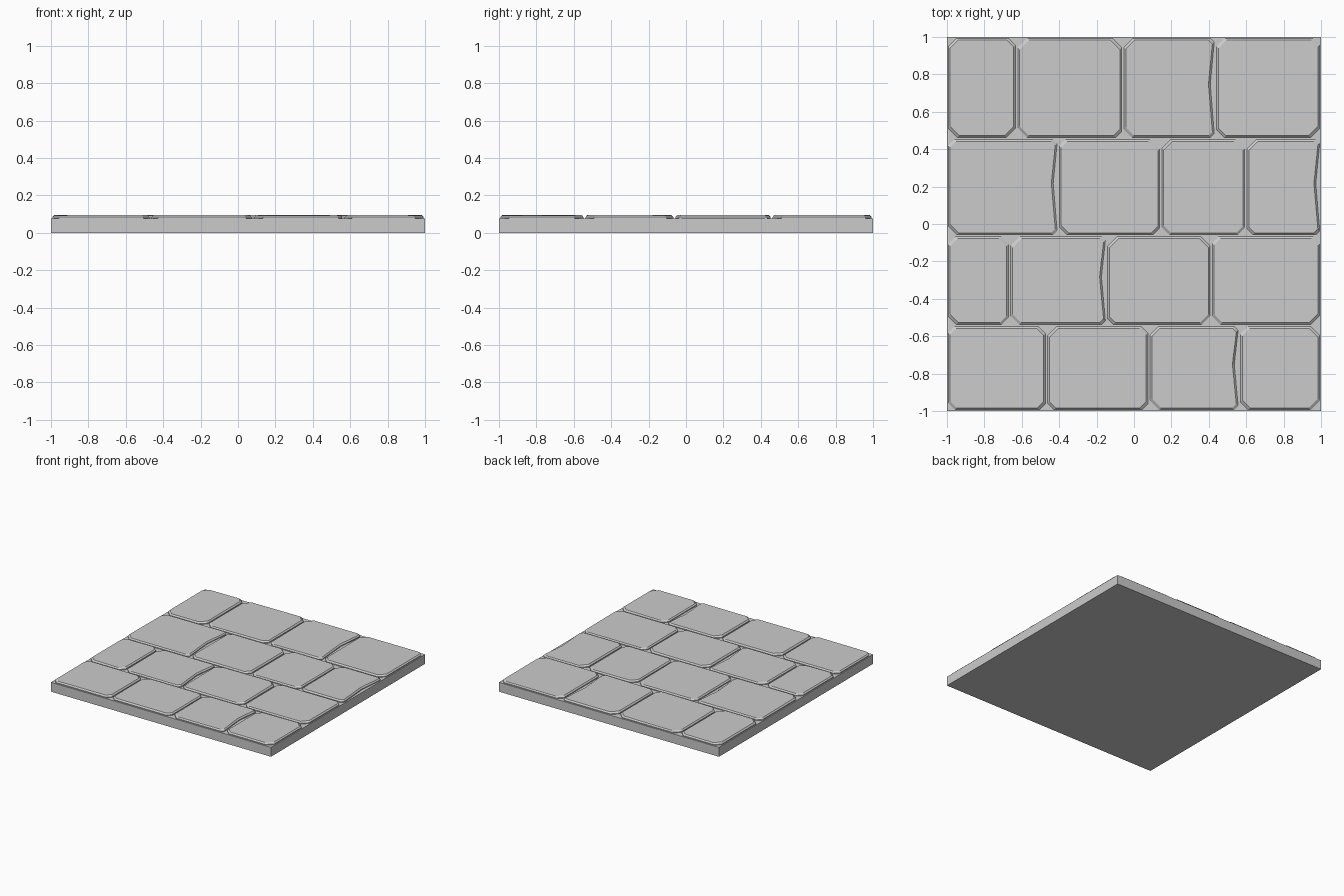
import bpy, bmesh, random

if "Cube" in bpy.data.objects:
    bpy.data.objects.remove(bpy.data.objects["Cube"])

random.seed(4)
EDGE, GAP = 0.993, 0.006
BASE_TOP, STONE_TOP, BEVEL = 0.077, 0.094, 0.01

# each course: y low, y high, joint positions along x, stones with a chipped right side
COURSES = [
    (-0.993, -0.548, [-0.468, 0.08, 0.563], {2}),
    (-0.537, -0.068, [-0.665, -0.147, 0.413], {1}),
    (-0.057, 0.452, [-0.405, 0.143, 0.598], {0, 3}),
    (0.463, 0.993, [-0.627, -0.06, 0.435], {2}),
]


def make_mesh(name, bm):
    bmesh.ops.recalc_face_normals(bm, faces=bm.faces)
    mesh = bpy.data.meshes.new(name)
    bm.to_mesh(mesh)
    bm.free()
    obj = bpy.data.objects.new(name, mesh)
    bpy.context.collection.objects.link(obj)


def outline(x0, x1, y0, y1, c, chip, inset=0.0):
    # rectangle with clipped corners, optionally worn in at the middle right
    x0, x1, y0, y1 = x0 + inset, x1 - inset, y0 + inset, y1 - inset
    pts = [(x0, y0 + c[0]), (x0 + c[0], y0), (x1 - c[1], y0), (x1, y0 + c[1])]
    if chip:
        pts.append((x1 - 0.021, (y0 + y1) / 2 + 0.02))
    return pts + [(x1, y1 - c[2]), (x1 - c[2], y1), (x0 + c[3], y1), (x0, y1 - c[3])]


def add_stone(name, x0, x1, y0, y1, chip):
    c = [random.uniform(0.03, 0.05) for _ in range(4)]
    if chip:
        c[1] = c[2] = 0.02
    outer = outline(x0, x1, y0, y1, c, chip)
    inner = outline(x0, x1, y0, y1, c, chip, BEVEL)
    bm = bmesh.new()
    rings = [[bm.verts.new((x, y, BASE_TOP - 0.007)) for x, y in outer],
             [bm.verts.new((x, y, STONE_TOP - BEVEL)) for x, y in outer],
             [bm.verts.new((x, y, STONE_TOP + random.uniform(-0.002, 0.002)))
              for x, y in inner]]
    n = len(outer)
    for a, b in zip(rings, rings[1:]):
        for i in range(n):
            j = (i + 1) % n
            bm.faces.new((a[i], a[j], b[j], b[i]))
    bm.faces.new(rings[0][::-1])
    bm.faces.new(rings[2])
    make_mesh(name, bm)


# base slab
bm = bmesh.new()
bmesh.ops.create_cube(bm, size=1)
for v in bm.verts:
    v.co = (v.co.x * 2, v.co.y * 2, (v.co.z + 0.5) * BASE_TOP)
make_mesh("base_slab", bm)

# paving stones
for r, (y0, y1, joints, chipped) in enumerate(COURSES):
    xs = [-EDGE - GAP] + joints + [EDGE + GAP]
    for i in range(len(xs) - 1):
        add_stone(f"paving_stone_{r + 1}_{i + 1}", xs[i] + GAP, xs[i + 1] - GAP,
                  y0, y1, i in chipped)
